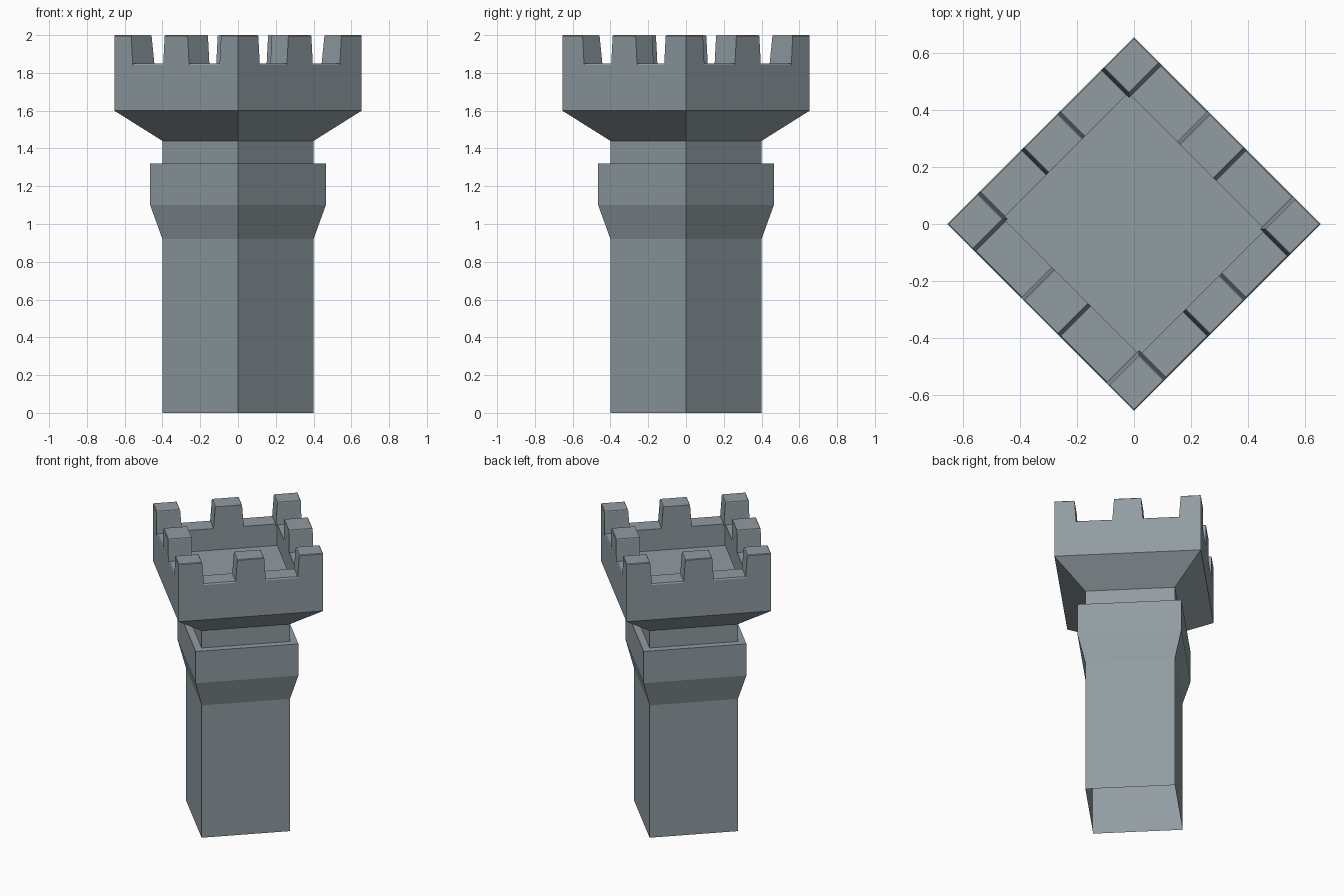
import bpy, bmesh
from math import sqrt, pi
from mathutils import Matrix

if "Cube" in bpy.data.objects:
    bpy.data.objects.remove(bpy.data.objects["Cube"])

R2 = sqrt(2)
OUT = 0.655 / R2                      # outer half-width of the parapet
INX, INY = 0.311, 0.339               # inner half-widths (walls differ in thickness)
RIM, TOP, FLOOR = 1.85, 2.0, 1.70
SPIN = Matrix.Rotation(pi / 4, 4, 'Z')

stone = bpy.data.materials.new("stone")
stone.diffuse_color = (0.284, 0.334, 0.361, 1)
stone.use_nodes = True
stone.node_tree.nodes["Principled BSDF"].inputs["Base Color"].default_value = stone.diffuse_color


def loft(name, rings):
    """Skin stacked rectangles (x0, x1, y0, y1, z); open below, capped on top."""
    bm = bmesh.new()
    rows = [[bm.verts.new((x, y, z)) for x, y in
             ((x0, y0), (x1, y0), (x1, y1), (x0, y1))]
            for x0, x1, y0, y1, z in rings]
    for a, b in zip(rows, rows[1:]):
        for i in range(4):
            j = (i + 1) % 4
            bm.faces.new((a[i], a[j], b[j], b[i]))
    bm.faces.new(rows[-1])
    bm.transform(SPIN)
    me = bpy.data.meshes.new(name)
    bm.to_mesh(me)
    bm.free()
    me.materials.append(stone)
    ob = bpy.data.objects.new(name, me)
    bpy.context.collection.objects.link(ob)


def span(s, a, b):
    """Interval a..b, mirrored to the negative side when s is -1."""
    return (a, b) if s > 0 else (-b, -a)


# Shaft, collar, flared head and sunken roof deck: (corner radius, height)
profile = [(0.40, 0), (0.40, 0.92), (0.465, 1.10), (0.465, 1.32),
           (0.40, 1.32), (0.40, 1.44), (0.655, 1.60), (0.655, RIM - 0.008),
           (0.648, RIM)]
loft("tower_body",
     [(-r / R2, r / R2, -r / R2, r / R2, z) for r, z in profile]
     + [(-INX, INX, -INY, INY, z) for z in (RIM, FLOOR)])

# Battlements taper upward, with a fine chamfer at the top: (inset, edge, z)
levels = [(0, 0, RIM - 0.008), (0.011, 0, TOP - 0.004), (0.014, 0.004, TOP)]
M = 0.097                             # half-width of a middle block
for s in (1, -1):
    loft("middle_merlon_x", [(*span(s, INX, OUT - e), -M + t, M - t, z)
                             for t, e, z in levels])
    loft("middle_merlon_y", [(-M + t, M - t, *span(s, INY, OUT - e), z)
                             for t, e, z in levels])
    for q in (1, -1):
        loft("corner_merlon", [(*span(s, 0.300 + t, OUT - e),
                                *span(q, 0.325 + t, OUT - e), z)
                               for t, e, z in levels])
